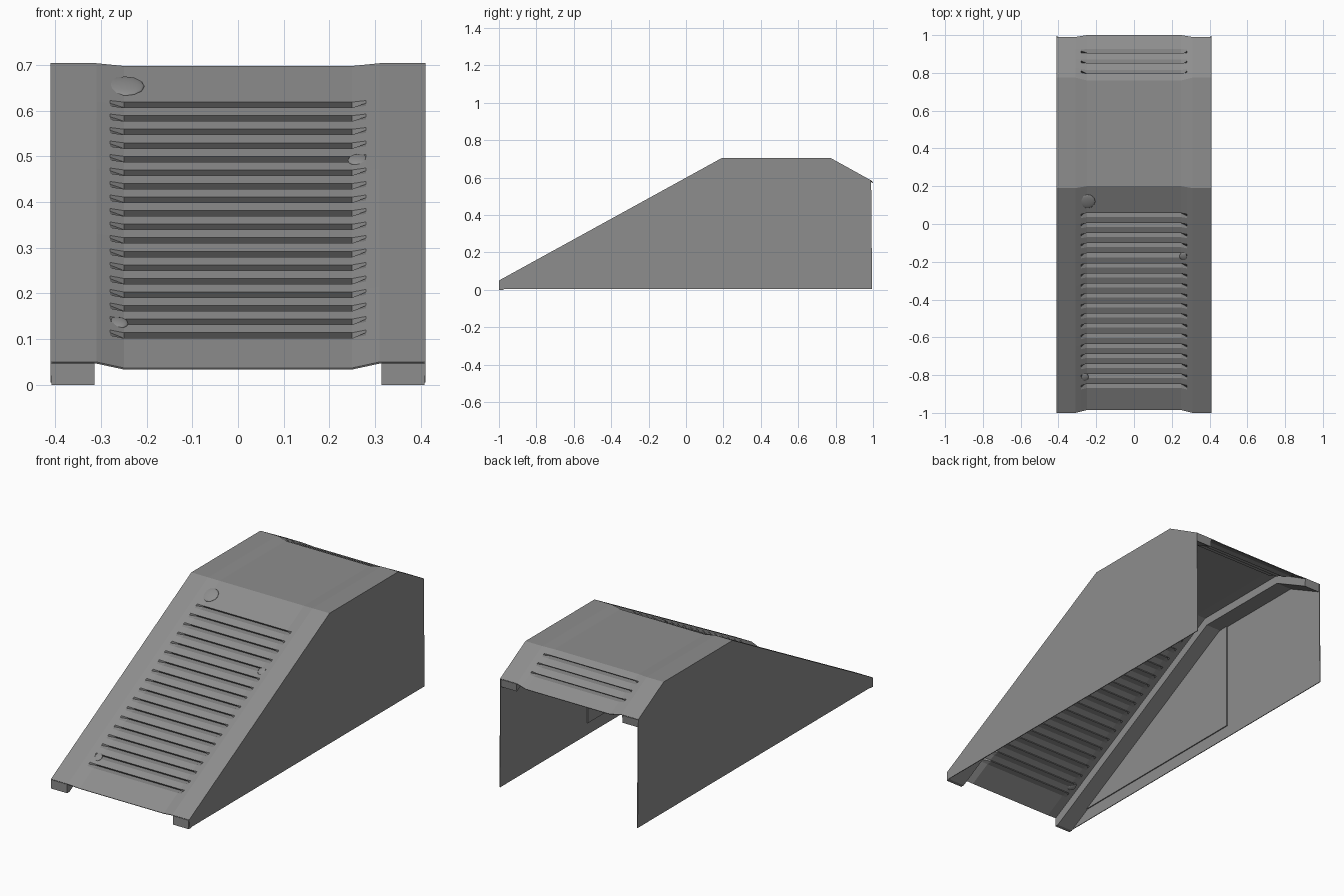
import bpy, bmesh, math
from mathutils import Vector

if "Cube" in bpy.data.objects:
    bpy.data.objects.remove(bpy.data.objects["Cube"])

metal = bpy.data.materials.new("grey metal")
metal.diffuse_color = (0.27, 0.27, 0.27, 1)
metal.use_nodes = True
metal.node_tree.nodes["Principled BSDF"].inputs["Base Color"].default_value = metal.diffuse_color


def add_object(name, bm):
    mesh = bpy.data.meshes.new(name)
    bmesh.ops.recalc_face_normals(bm, faces=bm.faces) if name != "louvred_cover" else None
    bm.to_mesh(mesh)
    bm.free()
    mesh.materials.append(metal)
    ob = bpy.data.objects.new(name, mesh)
    bpy.context.collection.objects.link(ob)
    return ob


def prism(name, pts, x0, x1):
    """Side profile (y, z) extruded between two x positions."""
    bm = bmesh.new()
    face = bm.faces.new([bm.verts.new((x0, y, z)) for y, z in pts])
    ext = bmesh.ops.extrude_face_region(bm, geom=[face])
    verts = [g for g in ext["geom"] if isinstance(g, bmesh.types.BMVert)]
    bmesh.ops.translate(bm, verts=verts, vec=(x1 - x0, 0, 0))
    return add_object(name, bm)


# side profiles: raised borders and slightly sunken middle
border = [Vector(p) for p in ((-1, .05), (.19, .704), (.775, .704), (.99, .585))]
middle = [Vector(p) for p in ((-.985, .037), (.2, .698), (.76, .698), (1.0, .575))]
rows = []                                   # (border point, middle point, pressed point)


def row(seg, t, pressed=None):
    p = border[seg].lerp(border[seg + 1], t)
    m = middle[seg].lerp(middle[seg + 1], t)
    rows.append((p, m, pressed or m))


# front slope with its ladder of louvres
row(0, 0)
for i in range(18):
    za = .102 + .0297 * i
    ta, tc = (za - .037) / .661, (za + .012 - .037) / .661
    foot = middle[0].lerp(middle[1], ta)
    row(0, ta)
    row(0, (ta + tc) / 2, foot + Vector((.032, 0)))
    row(0, tc)
row(0, 1)

# flat roof, then back slope with three louvres
row(2, 0)
for ta in (.23, .46, .69):
    tc = ta - .08
    foot = middle[2].lerp(middle[3], ta)
    row(2, tc)
    row(2, (ta + tc) / 2, foot - Vector((.032, 0)))
    row(2, ta)
row(2, 1)

# louvred cover sheet
bm = bmesh.new()
grid = []
for p, m, d in rows:
    h = p.lerp(m, .5)
    cols = [(-.408, p), (-.31, p), (-.28, h), (-.25, d),
            (.25, d), (.28, h), (.31, p), (.408, p)]
    grid.append([bm.verts.new((x, q.x, q.y)) for x, q in cols])
for a, b in zip(grid, grid[1:]):
    for c in range(len(a) - 1):
        bm.faces.new((a[c], a[c + 1], b[c + 1], b[c]))
cover = add_object("louvred_cover", bm)
sol = cover.modifiers.new("thickness", "SOLIDIFY")
sol.thickness = .004
sol.offset = -1

# walls, rails under the borders and inner stiffening plates on both sides
wall = [(-.995, .005), (-1, .05), (.19, .704), (.775, .704), (.99, .585), (.995, .005)]
rail = [(-1, 0), (-1, .047), (.19, .701), (.775, .701), (.99, .582),
        (.985, .54), (.763, .655), (.205, .655), (-.98, 0)]
plate = [(-.87, .07), (.26, .07), (.26, .658), (.2, .652)]
for s, side in ((-1, "left"), (1, "right")):
    prism(side + "_wall", wall, s * .406, s * .41)
    prism(side + "_rail", rail, s * .314, s * .408)
    prism(side + "_inner_plate", plate, s * .400, s * .407)

# shallow dents pushed through the sheet
tilt = math.atan2(.661, 1.185)
for x, y, size in ((-.247, .12, .042), (.265, -.17, .025), (-.265, -.81, .025)):
    bpy.ops.mesh.primitive_uv_sphere_add(segments=12, ring_count=8)
    dent = bpy.context.object
    dent.name = "sheet_dent"
    z = .037 + (y + .985) / 1.185 * .661
    dent.location = (x, y, z)
    dent.scale = (size, size, .008)
    dent.rotation_euler = (tilt, 0, 0)
    dent.data.materials.append(metal)
    bpy.ops.object.shade_smooth()
